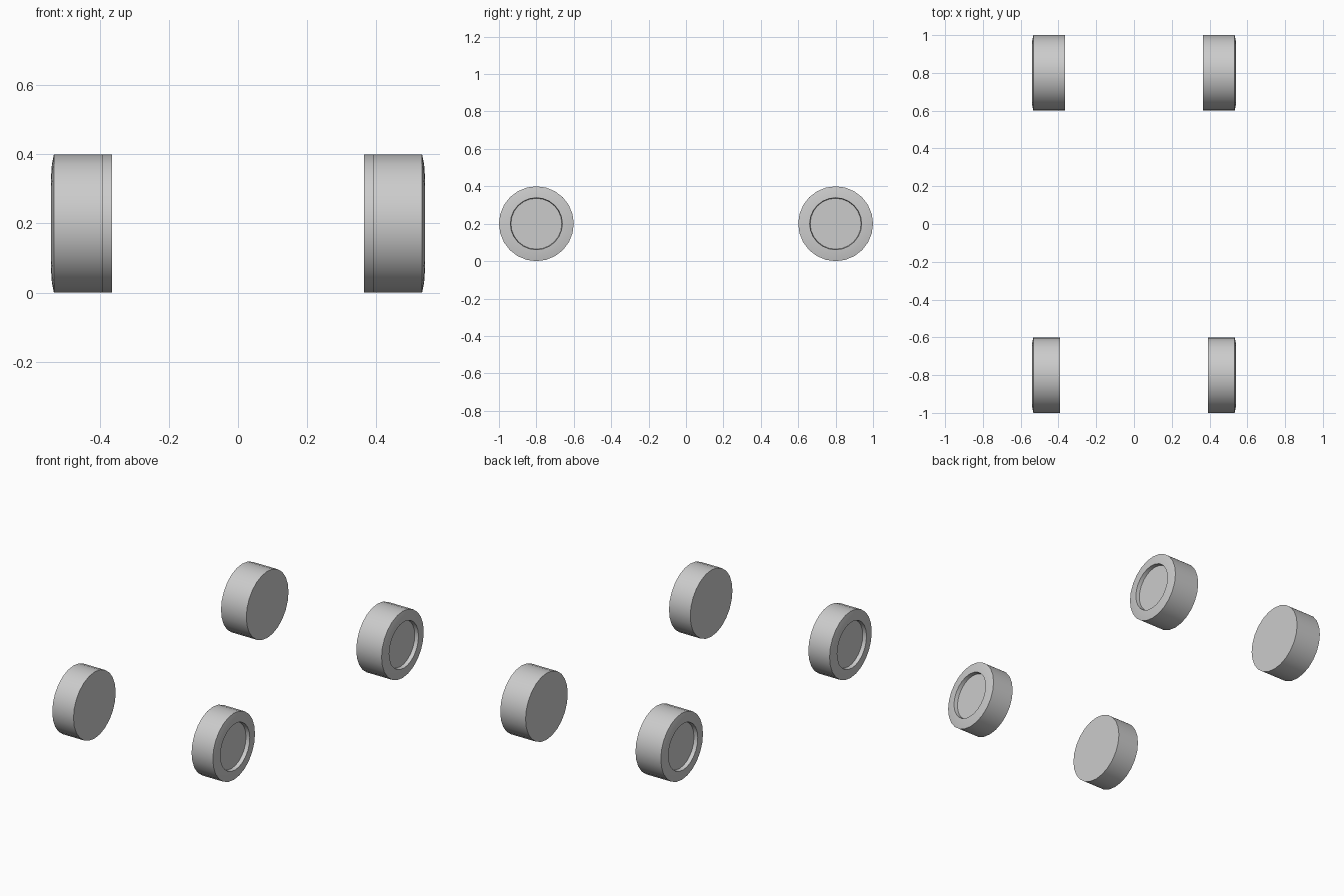
import bpy, bmesh, math

if "Cube" in bpy.data.objects:
    bpy.data.objects.remove(bpy.data.objects["Cube"])

SIDES = 24
R = 0.2


def wheel(name, side, y, inner_x):
    # (x, radius) profile: inner cap, tread, rounded outer rim, recessed hub
    profile = [(inner_x, R), (0.533, R), (0.539, 0.17), (0.541, 0.139), (0.518, 0.136)]
    bm = bmesh.new()
    rings = []
    for x, r in profile:
        ring = []
        for i in range(SIDES):
            a = 2 * math.pi * i / SIDES
            ring.append(bm.verts.new((side * x, y + r * math.cos(a), R + r * math.sin(a))))
        rings.append(ring)
    for a, b in zip(rings, rings[1:]):
        for i in range(SIDES):
            j = (i + 1) % SIDES
            bm.faces.new((a[i], a[j], b[j], b[i]))
    bm.faces.new(rings[0])
    bm.faces.new(rings[-1])
    bmesh.ops.recalc_face_normals(bm, faces=bm.faces)
    mesh = bpy.data.meshes.new(name)
    bm.to_mesh(mesh)
    bm.free()
    obj = bpy.data.objects.new(name, mesh)
    bpy.context.collection.objects.link(obj)
    bpy.ops.object.select_all(action='DESELECT')
    obj.select_set(True)
    bpy.context.view_layer.objects.active = obj
    bpy.ops.object.shade_smooth_by_angle(angle=math.radians(30))


# Narrow front wheels and wider rear wheels, mirrored left and right
for label, side in (("left", -1), ("right", 1)):
    wheel("front_wheel_" + label, side, -0.8, 0.392)
    wheel("rear_wheel_" + label, side, 0.8, 0.365)
